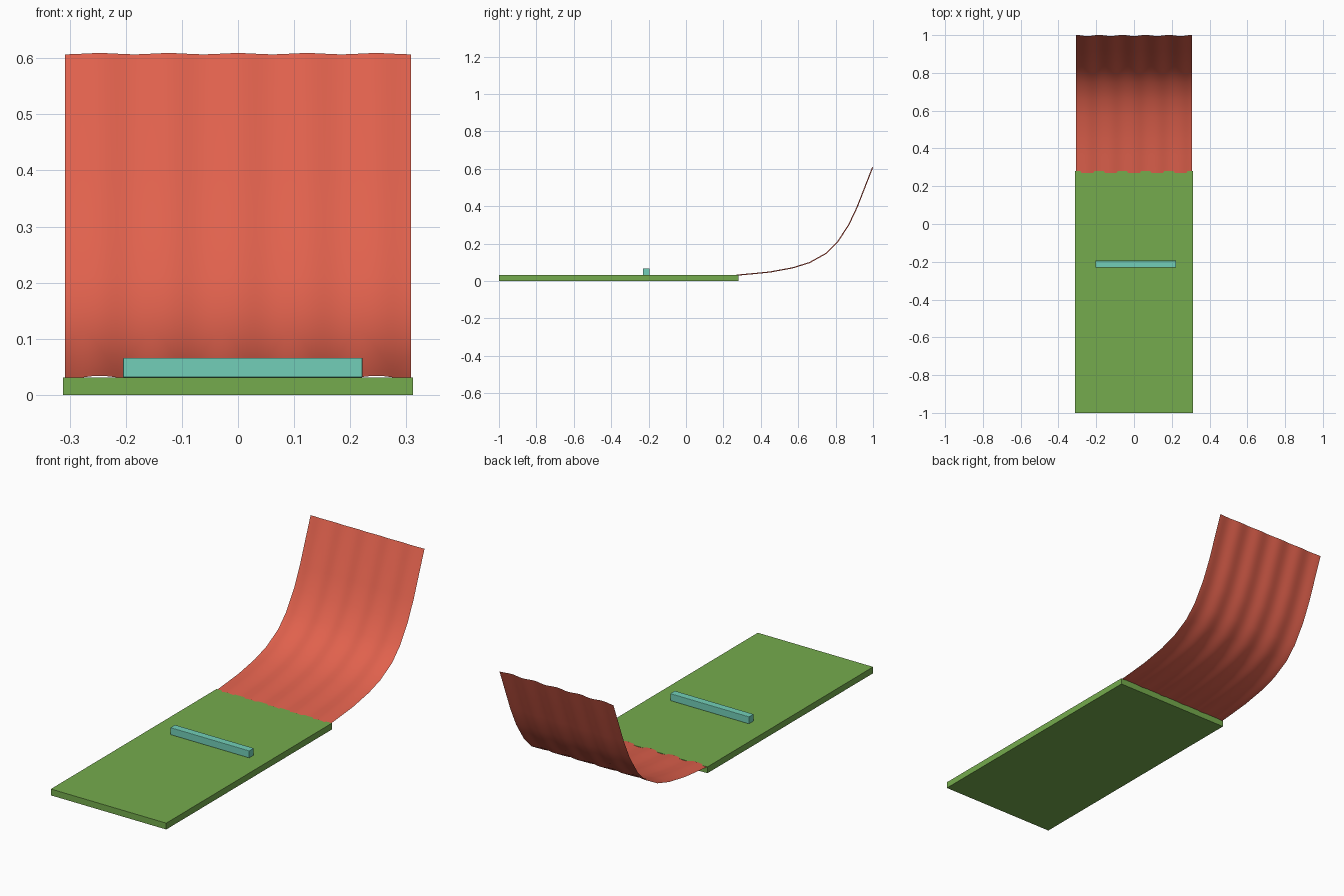
import bpy
import bmesh
import math
from mathutils import Vector

default = bpy.data.objects.get("Cube")
if default:
    bpy.data.objects.remove(default, do_unlink=True)


def make_material(name, rgb):
    mat = bpy.data.materials.new(name)
    mat.use_nodes = True
    color = (*rgb, 1.0)
    mat.diffuse_color = color
    mat.node_tree.nodes["Principled BSDF"].inputs["Base Color"].default_value = color
    return mat


def add_object(name, bm, mat):
    mesh = bpy.data.meshes.new(name)
    bm.to_mesh(mesh)
    bm.free()
    mesh.materials.append(mat)
    obj = bpy.data.objects.new(name, mesh)
    bpy.context.collection.objects.link(obj)
    return obj


def add_box(name, low, high, mat):
    low, high = Vector(low), Vector(high)
    bm = bmesh.new()
    bmesh.ops.create_cube(bm, size=1)
    bmesh.ops.scale(bm, vec=high - low, verts=bm.verts)
    bmesh.ops.translate(bm, vec=(low + high) / 2, verts=bm.verts)
    return add_object(name, bm, mat)


green = make_material("grass green", (0.178, 0.407, 0.074))
red = make_material("coral red", (0.745, 0.120, 0.074))
teal = make_material("light teal", (0.171, 0.624, 0.479))

# Flat floor slab
add_box("floor_slab", (-0.312, -1, 0), (0.312, 0.28, 0.031), green)

# Crossbar lying on the slab, with softened edges
bar = add_box("crossbar", (-0.205, -0.23, 0.031), (0.222, -0.194, 0.066), teal)
bevel = bar.modifiers.new("soft_edges", "BEVEL")
bevel.width = 0.002
bevel.segments = 2

# Curved ramp sheet: side profile (y, z) swept across x with a faint ripple
profile = [Vector(p) for p in (
    (0.27, 0.031), (0.36, 0.039), (0.45, 0.048), (0.57, 0.070), (0.66, 0.098),
    (0.75, 0.148), (0.81, 0.208), (0.87, 0.300), (0.915, 0.395), (0.998, 0.608))]
half_width = 0.308
columns = 60
ripple = 0.003
waves = 5

bm = bmesh.new()
rows = []
for i, point in enumerate(profile):
    tangent = profile[min(i + 1, len(profile) - 1)] - profile[max(i - 1, 0)]
    normal = Vector((-tangent.y, tangent.x)).normalized()
    row = []
    for j in range(columns + 1):
        t = j / columns - 0.5
        y, z = point + normal * ripple * math.cos(math.tau * waves * t)
        row.append(bm.verts.new((2 * half_width * t, y, z)))
    rows.append(row)
for lower, upper in zip(rows, rows[1:]):
    for j in range(columns):
        face = bm.faces.new((lower[j], lower[j + 1], upper[j + 1], upper[j]))
        face.smooth = True
add_object("curved_ramp", bm, red)
